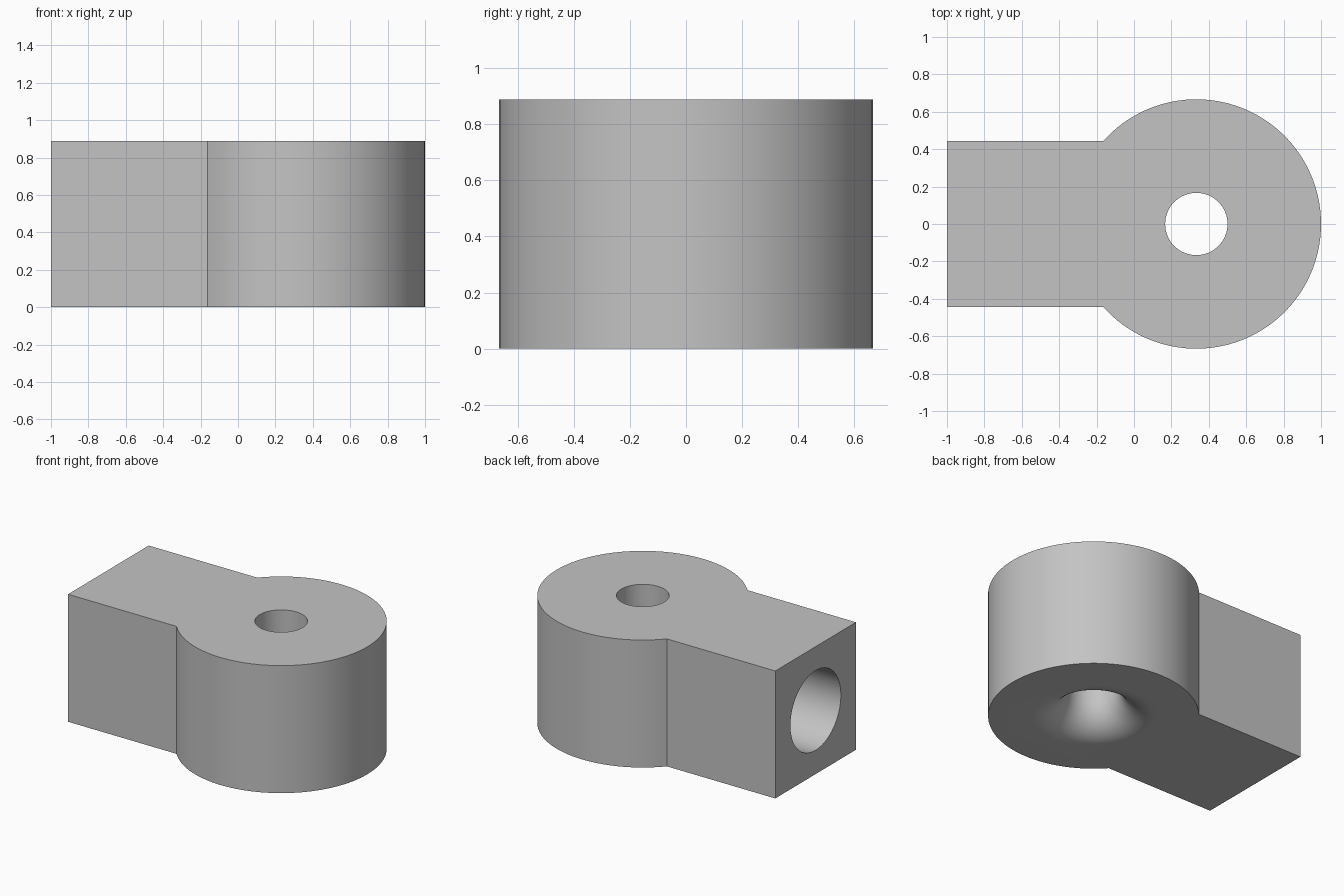
import bpy
import bmesh
from math import sin, cos, pi, asin, radians
from mathutils import Matrix

if "Cube" in bpy.data.objects:
    bpy.data.objects.remove(bpy.data.objects["Cube"])

HEIGHT = 0.889
HALF_WIDTH = HEIGHT / 2
HEAD_X, HEAD_R = 1 / 3, 2 / 3
HOLE_R, FLARE_R = 1 / 6, 0.222
BORE_R, BORE_DEPTH = 0.278, 0.89

grey = bpy.data.materials.new("plain_grey")
grey.use_nodes = True
colour = (0.55, 0.55, 0.55, 1)
grey.diffuse_color = colour
grey.node_tree.nodes["Principled BSDF"].inputs["Base Color"].default_value = colour


def make_object(name, bm):
    bmesh.ops.recalc_face_normals(bm, faces=bm.faces)
    mesh = bpy.data.meshes.new(name)
    bm.to_mesh(mesh)
    bm.free()
    mesh.materials.append(grey)
    obj = bpy.data.objects.new(name, mesh)
    bpy.context.collection.objects.link(obj)
    return obj


def lathe(name, profile, steps, x):
    """Closed solid turned about a vertical axis at x."""
    bm = bmesh.new()
    rings = []
    for r, z in profile:
        rings.append([bm.verts.new((x + r * cos(2 * pi * i / steps),
                                    r * sin(2 * pi * i / steps), z))
                      for i in range(steps)])
    for a, b in zip(rings, rings[1:]):
        for i in range(steps):
            j = (i + 1) % steps
            bm.faces.new((a[i], a[j], b[j], b[i]))
    bm.faces.new(rings[0])
    bm.faces.new(rings[-1])
    return make_object(name, bm)


# Body: square shank joined to a round head, one extruded outline
bm = bmesh.new()
limit = pi - asin(HALF_WIDTH / HEAD_R)
arc = 96
outline = [(-1, HALF_WIDTH), (-1, -HALF_WIDTH)]
for i in range(arc + 1):
    a = -limit + 2 * limit * i / arc
    outline.append((HEAD_X + HEAD_R * cos(a), HEAD_R * sin(a)))
base = bm.faces.new([bm.verts.new((x, y, 0)) for x, y in outline])
top = bmesh.ops.extrude_face_region(bm, geom=[base])["geom"]
bmesh.ops.translate(bm, vec=(0, 0, HEIGHT),
                    verts=[v for v in top if isinstance(v, bmesh.types.BMVert)])
if not base.is_valid or len(bm.faces) < len(outline) + 2:
    bm.faces.new([v for v in bm.verts if v.co.z == 0])
body = make_object("rod_end_body", bm)

# Pin hole cutter, flaring out to meet the underside
flare = [(HOLE_R, HEIGHT + 0.1)]
for i in range(17):
    t = pi / 2 * i / 16
    flare.append((HOLE_R + FLARE_R * (1 - cos(t)), FLARE_R * (1 - sin(t))))
flare.append((HOLE_R + FLARE_R, -0.1))
pin_cutter = lathe("pin_hole_cutter", flare, 64, HEAD_X)

# Blind bore cutter in the end of the shank
bm = bmesh.new()
bmesh.ops.create_cone(bm, cap_ends=True, segments=64, radius1=BORE_R,
                      radius2=BORE_R, depth=2 * BORE_DEPTH,
                      matrix=Matrix.Translation((-1, 0, HALF_WIDTH))
                      @ Matrix.Rotation(pi / 2, 4, "Y"))
bore_cutter = make_object("shank_bore_cutter", bm)

# Cut both holes, then drop the cutters
bpy.context.view_layer.objects.active = body
for cutter in (pin_cutter, bore_cutter):
    cutter.hide_render = True
    cut = body.modifiers.new(cutter.name, "BOOLEAN")
    cut.operation = "DIFFERENCE"
    cut.solver = "EXACT"
    cut.object = cutter
    bpy.ops.object.modifier_apply(modifier=cut.name)
    bpy.data.objects.remove(cutter)

# Smooth curved walls, keep crisp edges
bpy.ops.object.select_all(action="DESELECT")
body.select_set(True)
bpy.ops.object.shade_smooth_by_angle(angle=radians(30))
